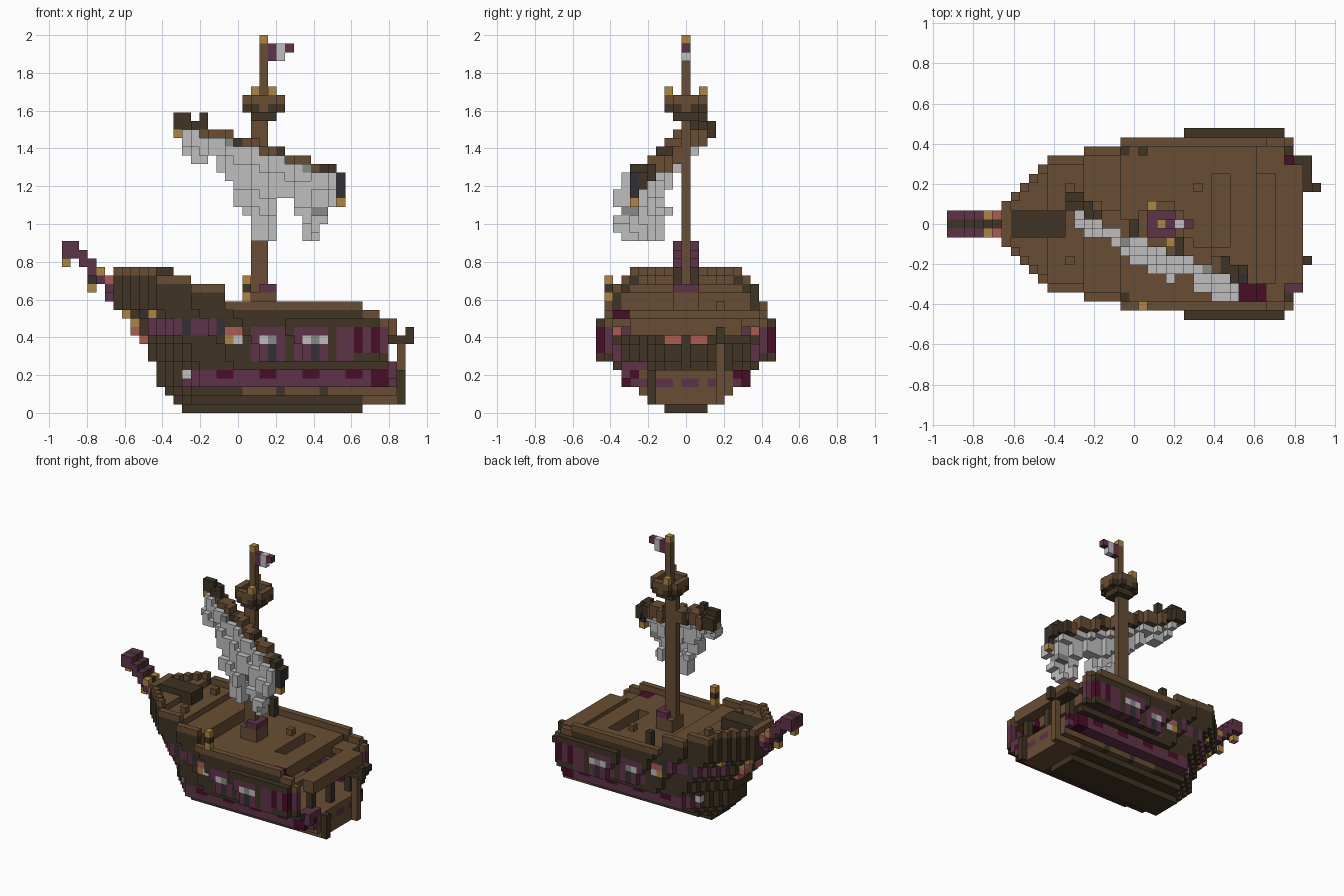
import bpy, bmesh
from itertools import product

cube = bpy.data.objects.get("Cube")
if cube:
    bpy.data.objects.remove(cube)

V = 2 / 44          # block size
MID_X, MID_Y = 20, 10

COLOURS = {
    "light_wood": (.141, .076, .034), "dark_wood": (.05, .033, .017),
    "purple": (.114, .033, .065), "crimson": (.065, .004, .02),
    "gold": (.43, .235, .056), "white": (.51, .52, .51),
    "grey": (.25, .26, .245), "salmon": (.4, .107, .09),
    "pink": (.45, .117, .44), "charcoal": (.034, .028, .033)}
NAMES = list(COLOURS)
MATS = []
for name, rgb in COLOURS.items():
    m = bpy.data.materials.new(name)
    m.use_nodes = True
    m.diffuse_color = (*rgb, 1)
    m.node_tree.nodes["Principled BSDF"].inputs["Base Color"].default_value = (*rgb, 1)
    MATS.append(m)

AXES = [(1, 0, 0), (-1, 0, 0), (0, 1, 0), (0, -1, 0), (0, 0, 1), (0, 0, -1)]


def box(part, xs, ys, zs, colour):
    """Fill an inclusive range of blocks."""
    for c in product(*(range(r[0], r[-1] + 1) for r in (xs, ys, zs))):
        part[c] = colour


def build(name, part):
    """Turn a block dictionary into a mesh of its exposed faces."""
    bm = bmesh.new()
    verts = {}

    def vert(p):
        if p not in verts:
            verts[p] = bm.verts.new(((p[0] - MID_X - .5) * V, (p[1] - MID_Y - .5) * V, p[2] * V))
        return verts[p]

    for cell, colour in part.items():
        for d in AXES:
            if tuple(a + b for a, b in zip(cell, d)) in part:
                continue
            axis = [abs(n) for n in d].index(1)
            u, w = (axis + 1) % 3, (axis + 2) % 3
            ring = []
            for a, b in ((0, 0), (1, 0), (1, 1), (0, 1)):
                p = list(cell)
                p[axis] += d[axis] > 0
                p[u] += a
                p[w] += b
                ring.append(vert(tuple(p)))
            f = bm.faces.new(ring if d[axis] > 0 else ring[::-1])
            f.material_index = NAMES.index(colour)
    mesh = bpy.data.meshes.new(name)
    bm.to_mesh(mesh)
    bm.free()
    for m in MATS:
        mesh.materials.append(m)
    bpy.context.collection.objects.link(bpy.data.objects.new(name, mesh))


# Hull outline rules: plan half width, section half width, bow start, stern end
SECTION = [2, 4, 5, 7, 7, 8] + [10] * 5 + [9, 9] + [10] * 4
BOW = [14, 13, 12, 11, 11, 11, 10, 10, 9, 8, 8, 7, 6, 6, 6, 6, 6]


def plan(i):
    if i < 6:
        return -1
    if i <= 10:
        return i - 4
    for end, half in ((14, 7), (18, 8), (23, 9), (36, 10), (37, 9), (38, 6)):
        if i <= end:
            return half
    return -1


def rim(i):
    for end, top in ((10, 17), (14, 16), (18, 15), (34, 13), (36, 12)):
        if i <= end:
            return top
    return 11


def stern(k):
    return 34 if k == 0 else 38 if k < 5 else 37


def solid(i, j, k):
    if not 0 <= k < rim(i) or i > stern(k):
        return False
    half = min(SECTION[k], plan(min(i - BOW[k] + 6, 30) if i < 30 else i))
    return abs(j - MID_Y) <= half


def hull_colour(i, j, k):
    if k == rim(i) - 1:
        return "light_wood"
    if i <= 10 and 8 <= k <= 11:                       # bow windows
        a = abs(j - MID_Y)
        if a in (0, 3):
            return "dark_wood"
        if k == 11:
            return "gold" if a in (2, 5) else "charcoal"
        if k == 10:
            return "pink" if a in (1, 5, 6) else "gold" if a == 2 else "purple"
        return "salmon" if a in (1, 2) else "white" if a == 6 else "pink" if a == 5 else "purple"
    if 11 <= i <= 18 and k in (9, 10):
        return "charcoal" if i in (14, 18) else "purple"
    if i in (19, 20) and k in (8, 9):
        return "white" if (i, k) == (20, 8) else "salmon" if k == 9 else "gold"
    if i >= 22 and 6 <= k <= 9:                        # gun deck windows
        if i >= 34:
            return "crimson" if i % 2 == 0 and k > 6 else "purple" if k > 6 else "dark_wood"
        if i % 5 == 1:
            return "dark_wood"
        if k == 8 and i in (23, 28, 30):
            return "white"
        if k == 8 and i in (24, 29):
            return "grey"
        return "charcoal" if i % 5 == 4 and k < 9 else "purple"
    if k in (3, 4) and i >= 14:                        # lower stripe
        if (i, k) == (14, 4):
            return "white"
        return "crimson" if (k == 4 and i % 5 > 2) or i in (36, 37) else "purple"
    if (k == 2 and i >= 20 and i % 5) or (k in (1, 2) and i >= 35):
        return "light_wood"
    if k == 11 and i >= 35:
        return "light_wood"
    return "dark_wood"


hull = {}
for i, j, k in product(range(5, 40), range(21), range(17)):
    open_sides = ((i, j - 1, k), (i, j + 1, k), (i - 1, j, k), (i, j, k - 1))
    if solid(i, j, k) and not all(solid(*n) for n in open_sides):
        hull[i, j, k] = hull_colour(i, j, k)
    elif solid(i, j, k) and i == stern(k) and k < 5:   # lower stern wall
        hull[i, j, k] = "purple" if k == 3 and j % 3 else "light_wood"
build("hull", hull)

# Inner floor and stepped deck with hatches
floor, deck = {}, {}
for i, j in product(range(6, 39), range(21)):
    if solid(i, j, 4) and (i, j, 4) not in hull:
        floor[i, j, 4] = "light_wood"
    top = min(rim(i), 13) - 2 if i > 18 else rim(i) - 2
    hatch = i in (29, 30) and 8 <= j <= 15
    stern_gap = i in (34, 35) and 4 <= j <= 15
    broken = 32 <= i <= 34 and 1 <= j <= 3
    if i <= 36 and not (hatch or stern_gap):
        for k in ((top, top - 1) if i < 34 else (10,)):
            if solid(i, j, k) and (i, j, k) not in hull:
                deck[i, j, k] = "crimson" if broken else "light_wood"
build("inner_floor", floor)
for j in (6, 14):
    deck[13, j, 15] = "light_wood"
deck[27, 14, 12] = "light_wood"
box(deck, (6, 12), (9, 11), (15, 16), "dark_wood")
build("deck", deck)

# Open stern frame: beam, posts and broken end pieces
frame = {}
box(frame, (37, 38), (4, 16), (9, 10), "light_wood")
for j in (5, 10, 15):
    box(frame, (37, 37), (j, j), (5, 9), "dark_wood")
box(frame, (39, 39), (14, 14), (1, 8), "light_wood")
box(frame, (40, 40), (14, 14), (8, 9), "dark_wood")
box(frame, (38, 39), (14, 17), (8, 8), "dark_wood")
box(frame, (38, 39), (6, 6), (1, 4), "dark_wood")
box(frame, (37, 38), (3, 5), (4, 5), "purple")
build("stern_frame", frame)

# Bowsprit climbing forward in steps
sprit = {}
for i, k in enumerate((18, 18, 17, 16, 15, 14)):
    box(sprit, (i, i), (9, 11), (k, k + 1), "purple")
    box(sprit, (i, i), (10, 10), (k, k + 1), "dark_wood" if i > 1 else "purple")
    sprit[i, 10, k + 1] = "dark_wood"
for c, col in (((0, 10, 17), "gold"), ((3, 10, 14), "gold"), ((3, 10, 15), "charcoal"),
               ((4, 9, 16), "gold"), ((5, 9, 15), "salmon"), ((4, 11, 16), "gold"),
               ((5, 11, 15), "salmon"), ((5, 10, 13), "purple")):
    sprit[c] = col
build("bowsprit", sprit)

# Rail lantern posts
posts = {}
for j in (1, 18):
    box(posts, (21, 21), (j, j), (12, 14), "dark_wood")
posts[21, 1, 13] = posts[21, 1, 15] = "gold"
build("lantern_posts", posts)

# Mast with base, finial and pennant
mast = {}
box(mast, (22, 23), (10, 10), (5, 33), "light_wood")
box(mast, (23, 23), (10, 10), (34, 42), "light_wood")
box(mast, (22, 24), (9, 11), (12, 13), "light_wood")
box(mast, (23, 24), (9, 11), (14, 14), "purple")
mast[23, 10, 14] = "light_wood"
mast[23, 10, 43] = "gold"
build("mast", mast)
flag = {}
box(flag, (24, 24), (10, 10), (41, 42), "purple")
box(flag, (25, 25), (10, 10), (41, 42), "white")
flag[26, 10, 42] = "purple"
build("flag", flag)

# Lookout nest
nest = {}
box(nest, (22, 24), (9, 11), (34, 34), "dark_wood")
box(nest, (22, 24), (9, 11), (35, 35), "purple")
for i, j in product(range(21, 26), range(8, 13)):
    edge = (abs(i - 23) == 2) + (abs(j - 10) == 2)
    if edge == 1:
        for k in (35, 36):
            nest[i, j, k] = "light_wood" if k == 36 or (i + j) % 2 else "dark_wood"
nest[22, 12, 37] = nest[24, 8, 37] = "gold"
build("lookout_nest", nest)


# Tilted yard and torn, bulging sail
def yard_at(i):
    t = (i - 13) / 19
    return round(12 - 8 * t), round(33.4 - 6 * t)


yard = {}
for i in range(13, 33):
    j, k = yard_at(i)
    col = "dark_wood" if i < 16 or i > 29 or i % 5 == 0 else "light_wood"
    box(yard, (i, i), (j, j + 1), (k - 1, k), col)
box(yard, (13, 14), (12, 12), (33, 34), "dark_wood")
box(yard, (16, 16), (11, 11), (33, 34), "dark_wood")
box(yard, (32, 32), (4, 4), (25, 27), "charcoal")
yard[13, 12, 32] = yard[32, 4, 24] = "gold"
build("yard", yard)

HEM = [30, 29, 29, 30, 28, 27, 24, 23, 20, 20, 20, 25, 25, 23, 20, 20, 22, 24]
sail = {}
for i, hem in enumerate(HEM, 14):
    j, top = yard_at(i)
    for k in range(hem, top):
        drop = top - k
        bulge = min(3, 1 + drop // 3) if drop < 8 else 2
        y = max(2, j - bulge)
        torn = (i in (19, 28) and k == top - 1) or (i in (29, 30) and k == 23)
        box(sail, (i, i), (y, y + 1), (k, k), "grey" if torn else "white")
build("sail", sail)
